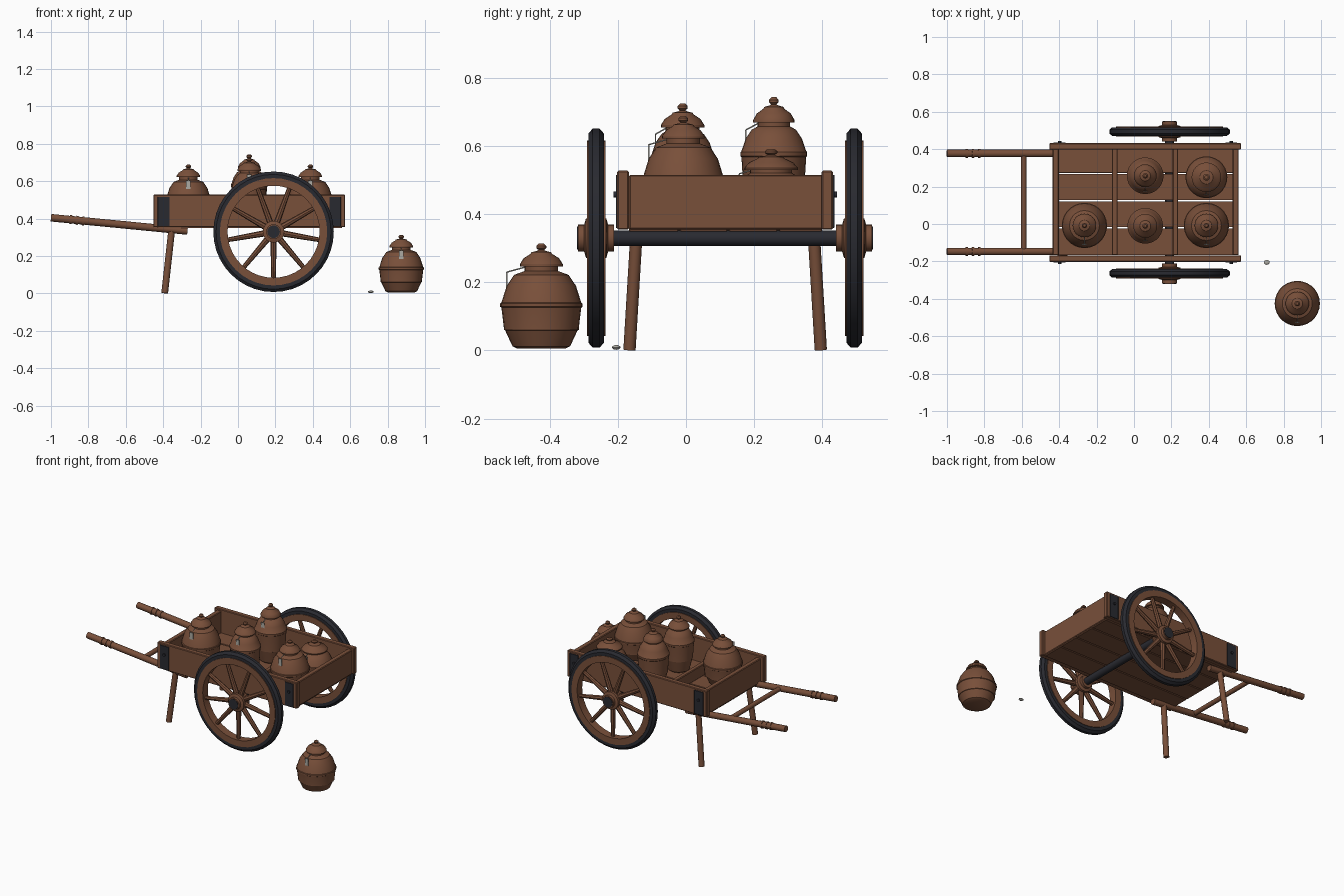
import bpy, bmesh, math
from mathutils import Vector, Matrix

cube = bpy.data.objects.get("Cube")
if cube:
    bpy.data.objects.remove(cube, do_unlink=True)


def material(name, rgb):
    m = bpy.data.materials.new(name)
    m.use_nodes = True
    m.diffuse_color = (*rgb, 1)
    m.node_tree.nodes["Principled BSDF"].inputs["Base Color"].default_value = (*rgb, 1)
    return m


WOOD = material("brown_wood", (0.19, 0.079, 0.042))
IRON = material("dark_iron", (0.022, 0.023, 0.03))
TAG = material("pale_grey", (0.42, 0.41, 0.37))

MID = 0.115      # cart centre line in y
BED = 0.372      # top of the bed


def finish(bm, name, mat, smooth=True, bevel=0):
    bmesh.ops.recalc_face_normals(bm, faces=bm.faces)
    me = bpy.data.meshes.new(name)
    bm.to_mesh(me)
    bm.free()
    ob = bpy.data.objects.new(name, me)
    bpy.context.collection.objects.link(ob)
    me.materials.append(mat)
    if bevel:
        mod = ob.modifiers.new("Bevel", "BEVEL")
        mod.width = bevel
    if smooth:
        bpy.ops.object.select_all(action="DESELECT")
        ob.select_set(True)
        bpy.context.view_layer.objects.active = ob
        bpy.ops.object.shade_smooth_by_angle(angle=math.radians(32))
    return ob


def box(name, mat, x0, x1, y0, y1, z0, z1, bevel=0.004):
    bm = bmesh.new()
    size = Matrix.Diagonal((x1 - x0, y1 - y0, z1 - z0, 1))
    centre = Matrix.Translation(((x0 + x1) / 2, (y0 + y1) / 2, (z0 + z1) / 2))
    bmesh.ops.create_cube(bm, size=1, matrix=centre @ size)
    return finish(bm, name, mat, False, bevel)


def add_rod(bm, a, b, r1, r2, seg=12):
    a, b = Vector(a), Vector(b)
    turn = (b - a).to_track_quat("Z", "Y").to_matrix().to_4x4()
    bmesh.ops.create_cone(bm, cap_ends=True, segments=seg, radius1=r1, radius2=r2,
                          depth=(b - a).length, matrix=Matrix.Translation((a + b) / 2) @ turn)


def rod(name, mat, a, b, r, seg=12):
    bm = bmesh.new()
    add_rod(bm, a, b, r, r, seg)
    return finish(bm, name, mat)


def lathe(name, mat, profile, loc, seg=32, closed=False, on_side=False):
    """Spin (radius, height) points about z, or about y when on_side."""
    bm = bmesh.new()
    rings = [[bm.verts.new((r * math.cos(math.tau * i / seg), r * math.sin(math.tau * i / seg), z))
              for i in range(seg)] for r, z in profile]
    pairs = list(zip(rings, rings[1:]))
    if closed:
        pairs.append((rings[-1], rings[0]))
    for lo, hi in pairs:
        for i in range(seg):
            j = (i + 1) % seg
            bm.faces.new((lo[i], lo[j], hi[j], hi[i]))
    if not closed:
        bm.faces.new(rings[0])
        bm.faces.new(rings[-1])
    turn = Matrix.Rotation(math.pi / 2, 4, "X") if on_side else Matrix()
    bm.transform(Matrix.Translation(loc) @ turn)
    return finish(bm, name, mat)


# Bed planks with narrow gaps
edges = [-0.17, -0.02, 0.124, 0.271, 0.402]
for n, (a, b) in enumerate(zip(edges, edges[1:])):
    box(f"bed_plank_{n + 1}", WOOD, -0.43, 0.555, a + 0.003, b - 0.003, 0.349, BED, 0.002)

# End boards and low dividers
for name, x in (("rear_end_board", -0.435), ("front_end_board", 0.527)):
    box(name, WOOD, x, x + 0.033, -0.167, 0.402, 0.356, 0.516)
for n, x in enumerate((-0.118, 0.206)):
    box(f"divider_{n + 1}", WOOD, x, x + 0.03, -0.167, 0.402, BED, 0.45)

# Mirrored parts: side boards, brackets, shafts, legs, wheels
for side, s in (("right", -1), ("left", 1)):
    def Y(d):
        return MID + s * d

    box(f"{side}_side_board", WOOD, -0.453, 0.573, *sorted((Y(0.283), Y(0.317))), 0.355, 0.528)
    for end, x0, x1 in (("rear", -0.43, -0.365), ("front", 0.488, 0.55)):
        xm = (x0 + x1) / 2
        box(f"{side}_{end}_bracket", IRON, x0, x1, *sorted((Y(0.312), Y(0.321))), 0.36, 0.516, 0.001)
        rod(f"{side}_{end}_bolt", IRON, (xm, Y(0.318), 0.458), (xm, Y(0.328), 0.458), 0.009)

    # Shaft with grip rings
    tip, root = Vector((-1.0, Y(0.262), 0.405)), Vector((-0.27, Y(0.262), 0.334))
    rod(f"{side}_shaft", WOOD, tip, root, 0.02)
    along = (root - tip).normalized()
    for n in range(3):
        c = tip + along * (0.107 + 0.033 * n)
        rod(f"{side}_grip_ring_{n + 1}", WOOD, c - along * 0.006, c + along * 0.006, 0.024)
    rod(f"{side}_leg", WOOD, (-0.392, Y(0.281), 0.002), (-0.355, Y(0.261), 0.335), 0.018)

    # Wheel: tyre, rim, spokes, hub
    hub = Vector((0.19, Y(0.379), 0.33))
    lathe(f"{side}_tyre", IRON, [(0.282, -0.023), (0.307, -0.023), (0.322, -0.01), (0.322, 0.01),
                                 (0.307, 0.023), (0.282, 0.023)], hub, 40, True, True)
    lathe(f"{side}_rim", WOOD, [(0.246, -0.027), (0.287, -0.027), (0.287, 0.027), (0.246, 0.027)],
          hub, 40, True, True)
    bm = bmesh.new()
    for i in range(9):
        t = math.tau * i / 9 - math.pi / 2
        d = Vector((math.cos(t), 0, math.sin(t)))
        add_rod(bm, hub + d * 0.04, hub + d * 0.252, 0.017, 0.012, 8)
    finish(bm, f"{side}_spokes", WOOD)
    lathe(f"{side}_hub", WOOD, [(0.04, -0.053), (0.04, -0.035), (0.058, -0.03), (0.058, -0.012),
                                (0.05, -0.006), (0.05, 0.006), (0.058, 0.012), (0.058, 0.03),
                                (0.04, 0.035), (0.04, 0.053)], hub, 20, False, True)
    rod(f"{side}_axle_cap", IRON, (0.19, Y(0.42), 0.33), (0.19, Y(0.435), 0.33), 0.034, 16)

rod("axle", IRON, (0.19, MID - 0.4, 0.33), (0.19, MID + 0.4, 0.33), 0.023, 16)
rod("shaft_crossbar", WOOD, (-0.59, MID - 0.262, 0.365), (-0.59, MID + 0.262, 0.365), 0.015)


def jar(name, x, y, z, R, H, lid_r, lid_h, belly):
    """Banded pot with neck, domed lid, knob and hanging tag."""
    up = 1 - belly
    neck = lid_r * 0.78
    low = belly * 0.45
    body = [(R * 0.58, 0), (R * 0.7, 0.03), (R * 0.88, low - 0.015), (R * 0.91, low - 0.01),
            (R * 0.91, low + 0.015), (R * 0.97, belly - 0.03), (R, belly - 0.02), (R, belly + 0.02),
            (R * 0.97, belly + 0.03), (R * 0.84, belly + up * 0.5),
            (R * 0.66, belly + up * 0.78), (neck, belly + up * 0.88), (neck, 1.02)]
    lathe(f"{name}_body", WOOD, [(r, h * H) for r, h in body], (x, y, z), 28)
    lid = [(0.75, 0), (1, 0), (1, 0.1), (0.82, 0.36), (0.5, 0.55), (0.46, 0.62), (0.2, 0.68),
           (0.13, 0.72), (0.23, 0.8), (0.23, 0.9), (0.12, 1)]
    lathe(f"{name}_lid", WOOD, [(r * lid_r, h * lid_h) for r, h in lid], (x, y, z + H), 24)
    # Tag on a short string, towards the front
    ty, top = y - R * 0.84, z + H * 0.93
    rod(f"{name}_string", TAG, (x, y - neck, z + H * 0.99), (x, ty, top), 0.002, 6)
    box(f"{name}_tag", TAG, x - 0.012, x + 0.012, ty - 0.002, ty + 0.002, top - 0.045, top, 0)


jar("ground_jar", 0.873, -0.425, 0.005, 0.121, 0.242, 0.063, 0.067, 0.53)
jar("rear_jar", -0.265, -0.008, BED, 0.121, 0.25, 0.063, 0.067, 0.53)
jar("front_right_jar", 0.387, -0.008, BED, 0.121, 0.25, 0.063, 0.067, 0.53)
jar("middle_right_jar", 0.06, -0.01, BED, 0.095, 0.283, 0.064, 0.07, 0.68)
jar("middle_left_jar", 0.06, 0.258, BED, 0.098, 0.297, 0.061, 0.075, 0.69)
jar("front_left_jar", 0.387, 0.25, BED, 0.112, 0.158, 0.079, 0.062, 0.53)

# Small flat pebble on the ground
bm = bmesh.new()
bmesh.ops.create_icosphere(bm, subdivisions=2, radius=1,
                           matrix=Matrix.Translation((0.71, -0.205, 0.009)) @ Matrix.Diagonal((0.016, 0.013, 0.007, 1)))
finish(bm, "pebble", TAG)
